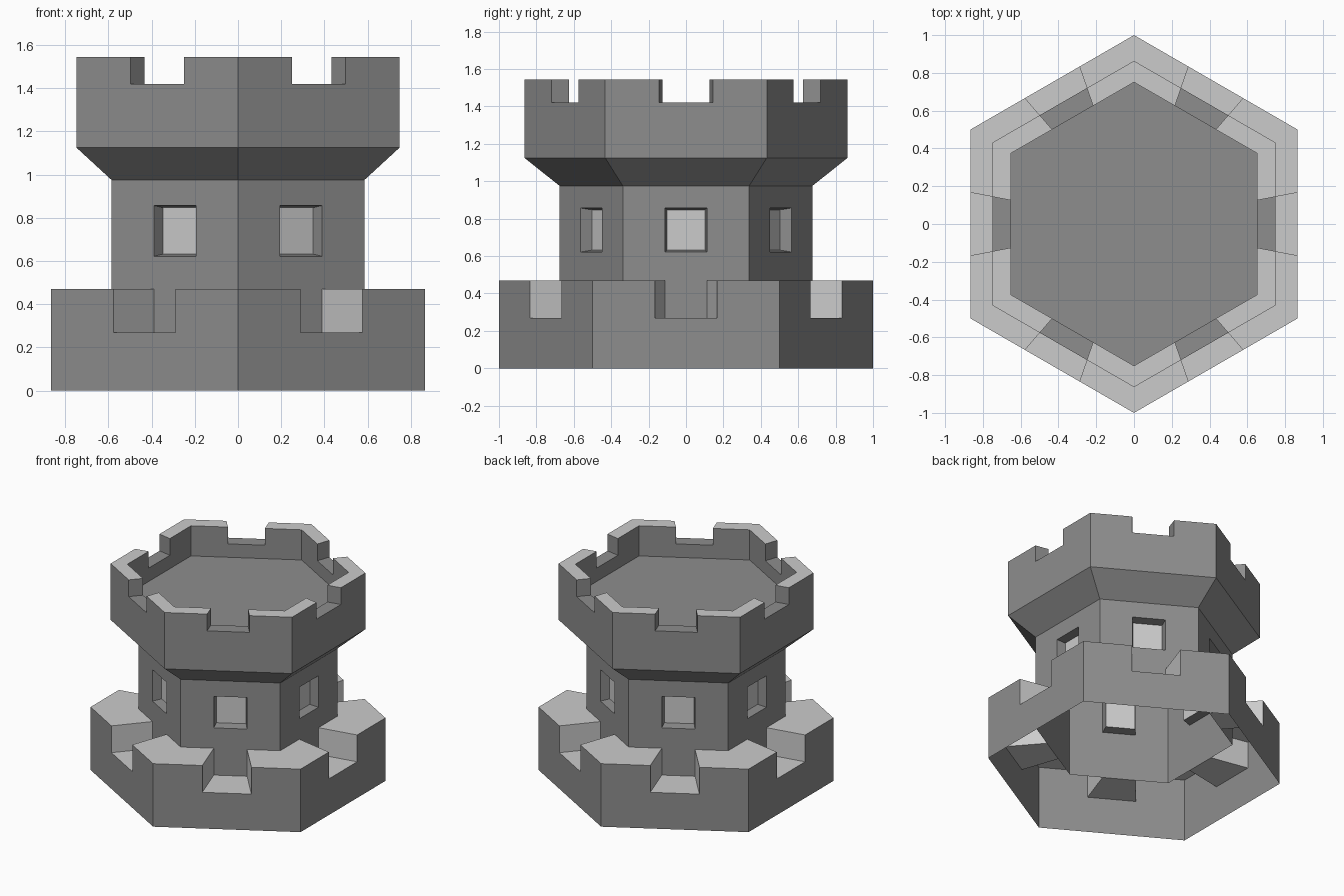
import bpy, bmesh, math

if "Cube" in bpy.data.objects:
    bpy.data.objects.remove(bpy.data.objects["Cube"])

T = math.tan(math.pi / 6)
THIRD = 1 / 3


def material(name, value):
    m = bpy.data.materials.new(name)
    m.diffuse_color = (value, value, value, 1)
    m.use_nodes = True
    m.node_tree.nodes["Principled BSDF"].inputs["Base Color"].default_value = m.diffuse_color
    return m


DARK, LIGHT = 0, 1
MATS = [material("dark_stone", 0.27), material("light_stone", 0.8)]


class Part:
    """Six-sided part; points are (apothem, fraction along side, height)."""

    def __init__(self, name):
        self.name, self.bm = name, bmesh.new()

    def face(self, pts, mat=DARK):
        for k in range(6):
            c, s = math.cos(k * math.pi / 3), math.sin(k * math.pi / 3)
            vs = []
            for a, f, z in pts:
                t = a * f * T
                vs.append(self.bm.verts.new((a * c - t * s, a * s + t * c, z)))
            self.bm.faces.new(vs).material_index = mat

    def strip(self, f0, f1, profile, mats):
        for (a0, z0), (a1, z1), m in zip(profile, profile[1:], mats):
            self.face([(a0, f0, z0), (a0, f1, z0), (a1, f1, z1), (a1, f0, z1)], m)

    def notch_sides(self, outer, inner, low, high, mat):
        q = [(outer, low), (outer, high), (inner, high), (inner, low)]
        self.face([(a, THIRD, z) for a, z in q], mat)
        self.face([(a, -THIRD, z) for a, z in reversed(q)], mat)

    def finish(self):
        bmesh.ops.remove_doubles(self.bm, verts=self.bm.verts[:], dist=1e-4)
        me = bpy.data.meshes.new(self.name)
        self.bm.to_mesh(me)
        self.bm.free()
        for m in MATS:
            me.materials.append(m)
        bpy.context.collection.objects.link(bpy.data.objects.new(self.name, me))


SIDES = [(-1, -THIRD), (THIRD, 1)]
R0, R1, R2, R3 = 0.866, 0.585, 0.748, 0.65   # base, tower, parapet out / in

# low outer wall with a notch in each side, open underneath
base = Part("outer_wall")
for f0, f1 in SIDES:
    base.strip(f0, f1, [(R0, 0), (R0, .27), (R0, .47), (R1, .47)], [DARK, DARK, LIGHT])
base.strip(-THIRD, THIRD, [(R0, 0), (R0, .27), (R1, .27)], [DARK, LIGHT])
base.notch_sides(R0, R1, .27, .47, LIGHT)
base.finish()

# tower shaft with a blind window in each side
tower = Part("tower_shaft")
W0, W1 = .622, .857
for f0, f1 in SIDES:
    tower.strip(f0, f1, [(R1, .27), (R1, W0), (R1, W1), (R1, .975)], [DARK] * 3)
for z0, z1 in [(.27, W0), (W1, .975)]:
    tower.strip(-THIRD, THIRD, [(R1, z0), (R1, z1)], [DARK])
rim = [(R1, -THIRD, W0), (R1, THIRD, W0), (R1, THIRD, W1), (R1, -THIRD, W1)]
pane = [(.522, f, z + (.01 if z == W0 else -.01)) for _, f, z in rim]
for i in range(4):
    j = (i + 1) % 4
    tower.face([rim[i], rim[j], pane[j], pane[i]])
tower.face(pane, LIGHT)
tower.finish()

# flared battlement with notches and a sunken floor
top = Part("battlement")
for f0, f1 in SIDES:
    top.strip(f0, f1, [(R1, .975), (R2, 1.125), (R2, 1.42), (R2, 1.545), (R3, 1.545),
                       (R3, 1.42), (R3, 1.32)], [DARK, DARK, DARK, LIGHT, DARK, DARK])
top.strip(-THIRD, THIRD, [(R1, .975), (R2, 1.125), (R2, 1.42), (R3, 1.42), (R3, 1.32)],
          [DARK] * 4)
top.notch_sides(R2, R3, 1.42, 1.545, DARK)
for f0, f1 in SIDES + [(-THIRD, THIRD)]:
    top.face([(R3, f0, 1.32), (R3, f1, 1.32), (0, 0, 1.32)])
top.finish()
